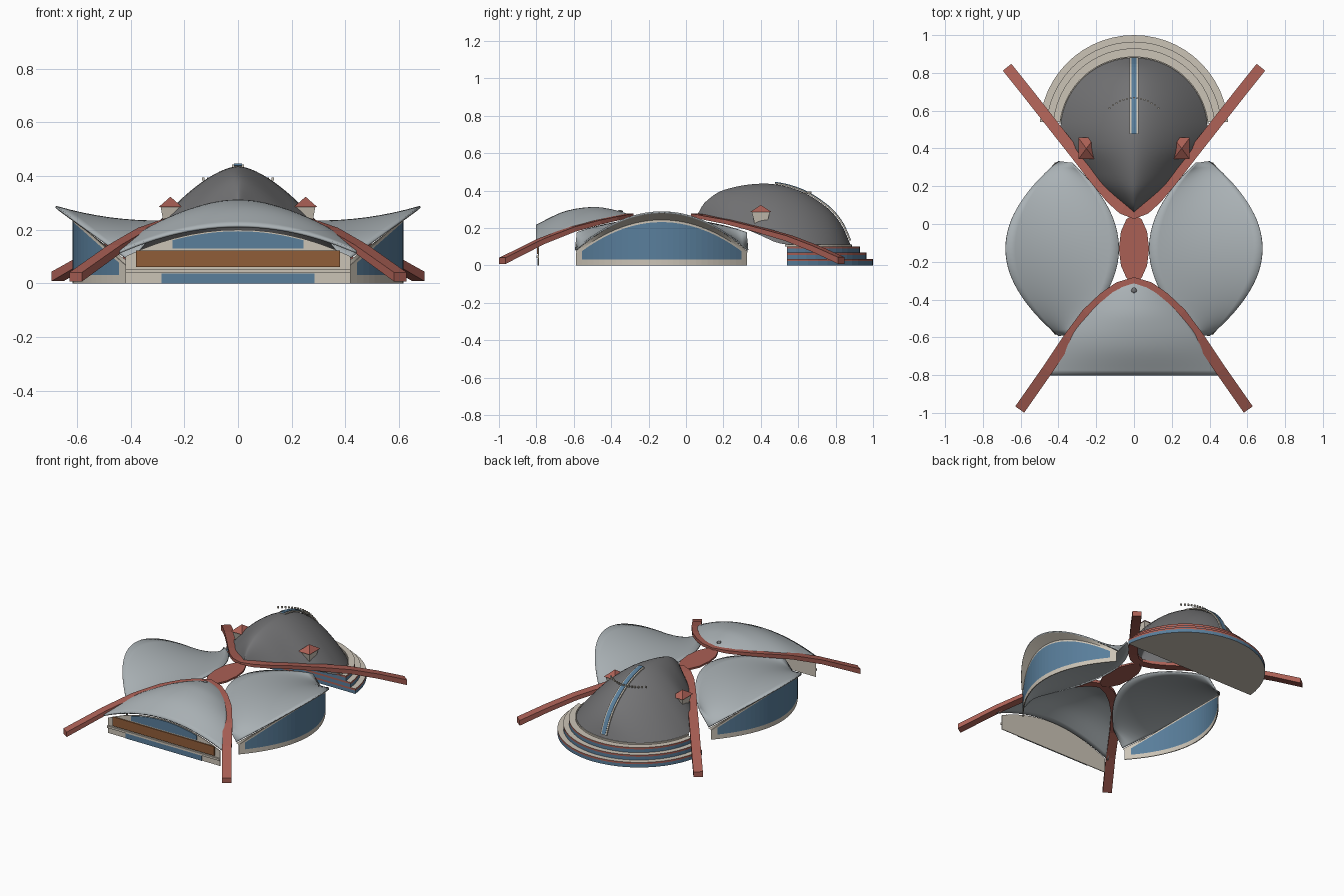
import bpy, bmesh, math
from mathutils import Vector

if "Cube" in bpy.data.objects:
    bpy.data.objects.remove(bpy.data.objects["Cube"])


def material(name, *rgb):
    m = bpy.data.materials.new(name)
    m.use_nodes = True
    m.diffuse_color = (*rgb, 1)
    m.node_tree.nodes["Principled BSDF"].inputs["Base Color"].default_value = (*rgb, 1)
    return m


ROOF = material("light grey roof", .40, .44, .46)
DOME = material("dark grey dome", .17, .17, .175)
RED = material("red beam", .40, .115, .09)
BLUE = material("blue glass", .10, .21, .33)
BEIGE = material("beige concrete", .60, .55, .47)
BROWN = material("brown panel", .28, .11, .04)


def make(name, verts, faces, mats, rule=None, smooth=False, thick=0):
    """Mesh object; rule(centre, normal) picks a material index."""
    me = bpy.data.meshes.new(name)
    me.from_pydata(verts, [], faces)
    bm = bmesh.new()
    bm.from_mesh(me)
    bmesh.ops.remove_doubles(bm, verts=bm.verts, dist=1e-5)
    bmesh.ops.recalc_face_normals(bm, faces=bm.faces)
    for f in bm.faces:
        if rule:
            f.material_index = rule(f.calc_center_median(), f.normal)
    bm.to_mesh(me)
    bm.free()
    for m in mats:
        me.materials.append(m)
    ob = bpy.data.objects.new(name, me)
    bpy.context.collection.objects.link(ob)
    if thick:
        mod = ob.modifiers.new("thickness", 'SOLIDIFY')
        mod.thickness, mod.offset = thick, 0
    if smooth:
        bpy.ops.object.select_all(action='DESELECT')
        ob.select_set(True)
        bpy.context.view_layer.objects.active = ob
        bpy.ops.object.shade_smooth_by_angle(angle=math.radians(35))
    return ob


def grid(name, f, us, vs, mats, **kw):
    n = len(vs)
    verts = [f(u, v) for u in us for v in vs]
    faces = [(i * n + j, i * n + j + 1, (i + 1) * n + j + 1, (i + 1) * n + j)
             for i in range(len(us) - 1) for j in range(n - 1)]
    return make(name, verts, faces, mats, **kw)


def prism(name, pts, a, b, mats, axis='z', **kw):
    """Extrude a 2D outline from a to b along z or y."""
    place = (lambda p, d: (p[0], p[1], d)) if axis == 'z' else (lambda p, d: (p[0], d, p[1]))
    n = len(pts)
    verts = [place(p, d) for d in (a, b) for p in pts]
    faces = [tuple(range(n)), tuple(range(n, 2 * n))]
    faces += [(i, (i + 1) % n, n + (i + 1) % n, n + i) for i in range(n)]
    return make(name, verts, faces, mats, **kw)


def rect(w, lo, hi):
    return [(-w, lo), (w, lo), (w, hi), (-w, hi)]


def span(a, b, n):
    return [a + (b - a) * i / n for i in range(n + 1)]


def curve(pts, x):
    """Smooth interpolation through points sorted by first value."""
    def slope(i):
        a, b = pts[max(i - 1, 0)], pts[min(i + 1, len(pts) - 1)]
        return (b[1] - a[1]) / (b[0] - a[0])
    x = min(max(x, pts[0][0]), pts[-1][0])
    i = max(k for k in range(len(pts) - 1) if pts[k][0] <= x)
    (x0, y0), (x1, y1) = pts[i], pts[i + 1]
    h = x1 - x0
    t = (x - x0) / h
    return ((1 + 2 * t) * (1 - t) ** 2 * y0 + t * (1 - t) ** 2 * h * slope(i)
            + t * t * (3 - 2 * t) * y1 + t * t * (t - 1) * h * slope(i + 1))


# Curved beams crossing the building
def beam(name, half):
    path = [Vector((-x, y, z)) for x, y, z in reversed(half[1:])] + [Vector(p) for p in half]
    verts, faces = [], []
    for i, p in enumerate(path):
        d = path[min(i + 1, len(path) - 1)] - path[max(i - 1, 0)]
        side = Vector((d.y, -d.x, 0)).normalized() * .029
        up = Vector((0, 0, .009 + .013 * abs(p.x)))
        verts += [p + side + up, p - side + up, p - side - up, p + side - up]
        if i:
            k = 4 * i
            faces += [(k + j - 4, k + (j + 1) % 4 - 4, k + (j + 1) % 4, k + j) for j in range(4)]
    faces += [(0, 1, 2, 3), tuple(range(len(verts) - 4, len(verts)))]
    make(name, verts, faces, [RED])


beam("front_beam", [(0, -.31, .268), (.08, -.335, .262), (.16, -.39, .25), (.25, -.475, .23),
                    (.35, -.61, .193), (.46, -.775, .128), (.605, -.982, .024)])
beam("back_beam", [(0, .055, .268), (.06, .08, .262), (.12, .135, .25), (.2, .23, .232),
                   (.32, .385, .192), (.45, .55, .145), (.56, .69, .09), (.672, .83, .026)])

# Lens shaped plate between the beams
lens = [(.08 * math.sin(a) * s, -.13 - .18 * math.cos(a))
        for s in (1, -1) for a in (span(0, math.pi, 6)[:-1] if s > 0 else span(math.pi, 0, 6)[:-1])]
prism("centre_plate", lens, .252, .264, [RED])

# Side wings: saddle roof, soffit and curved window wall
for s, tag in ((1, "left"), (-1, "right")):
    def edge(t):
        k = 1 - t * t
        return Vector((s * (.40 + .28 * k), -.13 + .46 * t, .08 + .205 * k))

    def wall_top(t):
        k = 1 - t * t
        return Vector((s * (.415 + .2 * k), -.13 + .455 * t, .065 + .178 * k))

    def saddle(u, t):
        inner = Vector((s * (.08 + .25 * t * t), -.13 + .455 * t, .25 - .075 * t * t))
        p = inner.lerp(edge(t), u)
        p.z -= .14 * u * (1 - u) * (1 - t * t)
        return p

    def wall(r, t):
        p = wall_top(t)
        p.z = (0, .03, p.z - .012, p.z)[r]
        return p

    ts = span(-1, 1, 30)
    grid(tag + "_roof", saddle, span(0, 1, 12), ts, [ROOF], smooth=True, thick=.008)
    grid(tag + "_soffit", lambda u, t: wall_top(t).lerp(edge(t) - Vector((0, 0, .006)), u),
         (0, 1), ts, [BEIGE], smooth=True)
    grid(tag + "_window_wall", wall, range(4), ts, [BEIGE, BLUE], thick=.006,
         rule=lambda c, n: int(abs(c.y + .13) < .425 and .03 < c.z and
                               c.z < .045 + .1 * (1 - ((c.y + .13) / .455) ** 2)))

# Front vault
vault_w = [(-.8, .46), (-.61, .35), (-.475, .25), (-.39, .16), (-.335, .08), (-.31, 0)]
vault_edge = [(-.8, .108), (-.61, .195), (-.475, .23), (-.39, .25), (-.31, .268)]
vault_top = [(-.8, .213), (-.65, .283), (-.5, .307), (-.4, .295), (-.31, .27)]


def vault(u, y):
    lo = curve(vault_edge, y)
    return (u * curve(vault_w, y), y, lo + (curve(vault_top, y) - lo) * (1 - u * u))


grid("front_roof", vault, span(-1, 1, 24), span(-.8, -.31, 18), [ROOF], smooth=True, thick=.01)


# Front facade with glass and a panel
def arch(w, drop):
    return [(x, .2 - drop - .1 * (x / .42) ** 2) for x in span(w, -w, 14)]


prism("facade", [(-.42, 0), (.42, 0)] + arch(.42, 0), -.785, -.79, [BEIGE], axis='y')
prism("facade_upper_glass", [(-.245, .13), (.245, .13)] + arch(.245, .006), -.79, -.794, [BLUE], axis='y')
prism("facade_panel", rect(.38, .06, .122), -.79, -.797, [BROWN], axis='y')
prism("facade_lower_glass", rect(.285, 0, .036), -.79, -.794, [BLUE], axis='y')
prism("facade_ledge", rect(.42, .038, .052), -.785, -.8, [BEIGE], axis='y')

# Small finial on the front roof
bpy.ops.mesh.primitive_uv_sphere_add(segments=12, ring_count=6, radius=.015, location=(0, -.352, .287))
finial = bpy.context.object
finial.name = "finial"
finial.scale.z = .6
finial.data.materials.append(DOME)

# Rear dome, teardrop in plan
dome_w = [(.06, 0), (.2, .17), (.3, .255), (.4, .345), (.49, .39)]
dome_top = [(.06, .27), (.1, .335), (.2, .402), (.42, .437), (.6, .402), (.75, .312), (.83, .22), (.88, .11)]
dome_base = [(.06, .265), (.2, .23), (.3, .2), (.4, .16), (.49, .12), (.6, .108), (.88, .1)]


def dome(u, y):
    w = curve(dome_w, y) if y < .49 else math.sqrt(max(0, .39 ** 2 - (y - .49) ** 2))
    lo = curve(dome_base, y)
    return (u * w, y, lo + (curve(dome_top, y) - lo) * (1 - abs(u) ** 1.6))


dome_ys = [.47 - .41 * math.cos(a) for a in span(0, math.pi, 36)]
grid("dome", dome, span(-1, 1, 32), dome_ys, [DOME], smooth=True)

# Pale rim around the back of the dome
grid("dome_rim", lambda r, a: (.394 * math.cos(a), .49 + .394 * math.sin(a), (.1, .112)[r]),
     (0, 1), span(.1, math.pi - .1, 32), [BEIGE], thick=.006)

# Skylight strip along the ridge
for name, w, lift, mat in (("skylight_frame", .023, .004, BEIGE), ("skylight_glass", .014, .008, BLUE)):
    grid(name, lambda x, y: (x, y + .006, curve(dome_top, y) + lift), (-w, w), span(.47, .872, 24),
         [mat], thick=.008)

# Row of small blocks in an arc over the dome
for i, x in enumerate(span(-.13, .13, 14)):
    y = .668 - 3.2 * x * x
    prism(f"roof_block_{i + 1}", [(x + a, y + b) for a, b in rect(.005, -.004, .004)],
          .383, .395, [BEIGE])

# Stepped rear terraces
for i, r in enumerate((.5, .465, .43)):
    a0 = math.asin(.04 / r)
    outline = [(r * math.cos(a), .5 + r * math.sin(a)) for a in span(a0, math.pi - a0, 26)]
    z = i * .034
    for part, mat, lo, hi in (("glass", BLUE, z, z + .022), ("fascia", RED, z + .022, z + .034)):
        prism(f"terrace_{part}_{i + 1}", outline, lo, hi, [mat, BEIGE],
              rule=lambda c, n: int(abs(n.z) > .5))

# Small turrets beside the dome
for s, tag in ((1, "left"), (-1, "right")):
    for part, mat, r0, z0, r1, z1 in (("base", BEIGE, .55, .215, .85, .285), ("roof", RED, 1, .285, .02, .322)):
        rings = [(s * .252 + a * r * .043, .4 + b * r * .057, z) for r, z in ((r0, z0), (r1, z1))
                 for a, b in rect(1, -1, 1)]
        make(f"{tag}_turret_{part}", rings, [(0, 1, 2, 3), (4, 5, 6, 7)] +
             [(j, (j + 1) % 4, 4 + (j + 1) % 4, 4 + j) for j in range(4)], [mat])
